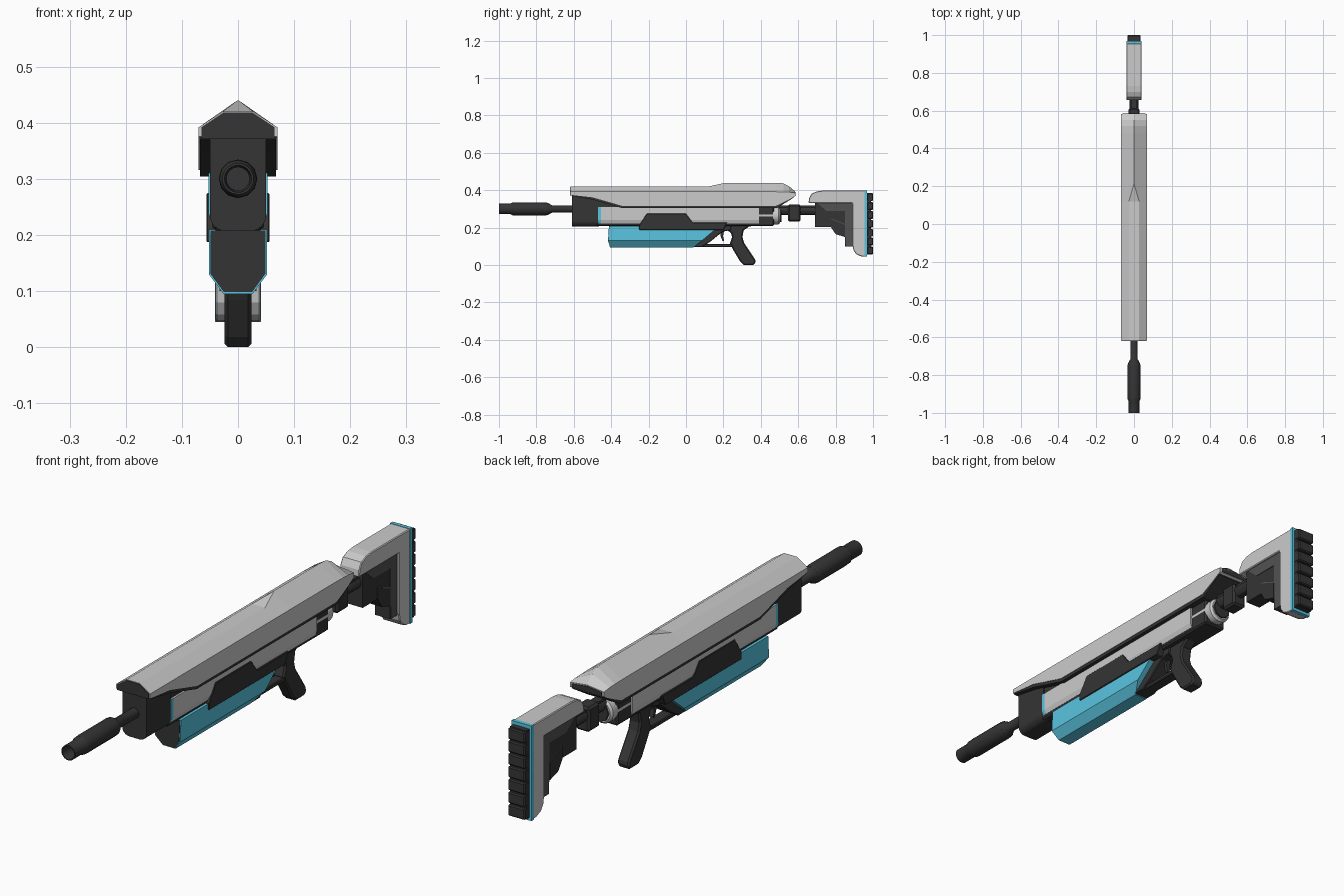
import bpy, bmesh
from math import sin, cos, pi, radians


def material(name, rgb):
    m = bpy.data.materials.new(name)
    m.diffuse_color = (*rgb, 1)
    return m


DARK = material("dark", (0.035, 0.035, 0.035))
MID = material("mid_grey", (0.085, 0.085, 0.085))
CYAN = material("cyan", (0.1, 0.56, 0.75))


def finish(name, bm, mat, bevel=0, smooth=False):
    bmesh.ops.recalc_face_normals(bm, faces=bm.faces)
    me = bpy.data.meshes.new(name)
    bm.to_mesh(me)
    bm.free()
    ob = bpy.data.objects.new(name, me)
    bpy.context.collection.objects.link(ob)
    if mat:
        me.materials.append(mat)
    if bevel:
        b = ob.modifiers.new("bevel", 'BEVEL')
        b.width, b.segments, b.limit_method, b.angle_limit = bevel, 1, 'ANGLE', radians(50)
    if smooth:
        bpy.ops.object.select_all(action='DESELECT')
        ob.select_set(True)
        bpy.context.view_layer.objects.active = ob
        bpy.ops.object.shade_smooth_by_angle(angle=radians(30))
    return ob


def prism(name, yz, hw, mat=None, bevel=0):
    """Side profile extruded symmetrically across x."""
    bm = bmesh.new()
    f = bm.faces.new([bm.verts.new((-hw, y, z)) for y, z in yz])
    ext = bmesh.ops.extrude_face_region(bm, geom=[f])["geom"]
    bmesh.ops.translate(bm, vec=(2 * hw, 0, 0),
                        verts=[v for v in ext if isinstance(v, bmesh.types.BMVert)])
    return finish(name, bm, mat, bevel)


def box(name, y0, y1, z0, z1, hw, mat=None, bevel=0):
    return prism(name, [(y0, z0), (y1, z0), (y1, z1), (y0, z1)], hw, mat, bevel)


def loft(name, rings, mat=None, smooth=False):
    """Skin a list of equal-length point rings and cap both ends."""
    bm = bmesh.new()
    vs = [[bm.verts.new(p) for p in r] for r in rings]
    n = len(vs[0])
    for a, b in zip(vs, vs[1:]):
        for i in range(n):
            j = (i + 1) % n
            bm.faces.new((a[i], a[j], b[j], b[i]))
    bm.faces.new(vs[0])
    bm.faces.new(vs[-1][::-1])
    return finish(name, bm, mat, smooth=smooth)


def mirrored(half, y):
    """Right-half xz section -> full ring; y may be a number or one value per point."""
    ys = y if isinstance(y, (list, tuple)) else [y] * len(half)
    right = [(x, yy, z) for (x, z), yy in zip(half, ys)]
    return right + [(-x, yy, z) for x, yy, z in reversed(right)]


def lathe(name, yr, zc, mat=None, n=24):
    return loft(name, [[(r * cos(2 * pi * i / n), y, zc + r * sin(2 * pi * i / n))
                        for i in range(n)] for y, r in yr], mat, True)


# Barrel with hollow muzzle
lathe("barrel", [(-0.95, 0.021), (-1.0, 0.024), (-1.0, 0.028), (-0.94, 0.028), (-0.93, 0.033),
                 (-0.74, 0.033), (-0.715, 0.019), (-0.6, 0.019)], 0.30, DARK)
lathe("barrel_collar", [(-0.93, 0.0335), (-0.915, 0.0345), (-0.75, 0.0345), (-0.735, 0.031)], 0.30, DARK, 12)

# Front block with rounded underside
arc = [(0.022 + 0.028 * cos(a), 0.235 - 0.028 * sin(a)) for a in (i * pi / 12 for i in range(7))]
block = [(0.05, 0.376)] + arc
loft("front_block", [mirrored(block, -0.61), mirrored(block, -0.465)], DARK)

# Receiver core, side shells and cyan band
box("receiver_core", -0.48, 0.47, 0.208, 0.37, 0.046, DARK, 0.006)
shell = [(0.053, 0.31), (0.053, 0.24), (0.047, 0.222)]
loft("receiver_shell", [mirrored(shell, -0.455), mirrored(shell, 0.39)])
loft("receiver_band", [mirrored(shell, -0.47), mirrored(shell, -0.4545)], CYAN)
lathe("receiver_tail", [(0.385, 0.047), (0.495, 0.047), (0.503, 0.04)], 0.265, None, 16)
lathe("tail_cap", [(0.45, 0.036), (0.51, 0.036)], 0.265, DARK, 8)
prism("side_panel", [(-0.25, 0.187), (-0.25, 0.212), (-0.21, 0.275), (0.0, 0.275), (0.035, 0.228),
                     (0.22, 0.228), (0.2, 0.187)], 0.056, DARK, 0.002)

# Top cover: y, lower edge, shoulder, top, half-width of the flat top
cover = [(-0.617, 0.375, 0.392, 0.42, 0.027), (-0.5, 0.362, 0.392, 0.42, 0.027),
         (-0.34, 0.316, 0.392, 0.42, 0.027), (0.12, 0.316, 0.392, 0.42, 0.027),
         (0.21, 0.316, 0.392, 0.44, 0.001), (0.48, 0.316, 0.392, 0.44, 0.001),
         (0.52, 0.335, 0.391, 0.437, 0.001), (0.55, 0.35, 0.39, 0.422, 0.001),
         (0.583, 0.368, 0.386, 0.394, 0.001)]
loft("top_cover", [mirrored([(0.07, b), (0.07, s), (h, t)], y) for y, b, s, t, h in cover])
face = [(0.065, 0.372), (0.065, 0.392), (0.026, 0.418)]
loft("cover_front_face", [mirrored(face, -0.619), mirrored(face, -0.6)], DARK)
rear = [(0.062, 0.37), (0.062, 0.383), (0.004, 0.39)]
loft("cover_rear_face", [mirrored(rear, 0.57), mirrored(rear, 0.585)], DARK)
prism("cover_rail", [(-0.61, 0.38), (-0.61, 0.37), (-0.5, 0.35), (-0.34, 0.304), (0.485, 0.304),
                     (0.575, 0.36), (0.575, 0.38), (0.48, 0.34), (-0.34, 0.34)], 0.068, DARK)

# Cyan fore-end with dark front insert
fore = [(0.052, 0.21), (0.052, 0.13), (0.026, 0.095)]
loft("fore_end", [mirrored(fore, [-0.41, -0.415, -0.405]), mirrored(fore, [0.18, 0.085, 0.04])], CYAN)
ins = [(0.049, 0.208), (0.049, 0.131), (0.025, 0.098)]
loft("fore_end_insert", [mirrored(ins, [-0.412, -0.417, -0.407]), mirrored(ins, -0.39)], DARK)

# Trigger frame, guard, trigger and grip
prism("guard_front", [(0.03, 0.097), (0.085, 0.097), (0.13, 0.125), (0.195, 0.178), (0.24, 0.187),
                      (0.24, 0.222), (0.17, 0.222)], 0.03, DARK, 0.003)
prism("guard_bar", [(0.04, 0.097), (0.25, 0.097), (0.26, 0.113), (0.09, 0.113)], 0.022, DARK, 0.003)
prism("trigger", [(0.185, 0.19), (0.205, 0.19), (0.198, 0.155), (0.205, 0.128), (0.195, 0.128),
                  (0.185, 0.155)], 0.008, DARK)
prism("grip", [(0.22, 0.222), (0.22, 0.187), (0.24, 0.172), (0.246, 0.15), (0.235, 0.115), (0.25, 0.085),
               (0.29, 0.018), (0.31, 0.0), (0.36, 0.0), (0.372, 0.012), (0.37, 0.03), (0.31, 0.12),
               (0.302, 0.15), (0.308, 0.185), (0.335, 0.205), (0.42, 0.222)], 0.024, DARK, 0.006)
box("grip_mount", 0.2, 0.44, 0.212, 0.235, 0.036, DARK, 0.004)

# Neck joining receiver and stock
lathe("neck_tube", [(0.48, 0.024), (0.72, 0.024)], 0.292, DARK, 12)
box("neck_block", 0.545, 0.613, 0.233, 0.325, 0.029, DARK, 0.008)
box("neck_rail", 0.49, 0.7, 0.285, 0.318, 0.016, DARK)

# Stock
prism("stock_frame", [(0.655, 0.332), (0.658, 0.358), (0.672, 0.382), (0.70, 0.394), (0.73, 0.398),
                      (0.957, 0.398), (0.957, 0.045), (0.935, 0.047), (0.91, 0.058), (0.895, 0.08),
                      (0.89, 0.11), (0.89, 0.332)], 0.04, None, 0.003)
prism("stock_web", [(0.69, 0.335), (0.69, 0.203), (0.775, 0.203), (0.80, 0.165), (0.85, 0.15),
                    (0.85, 0.1), (0.9, 0.1), (0.9, 0.335)], 0.031, DARK)
prism("stock_brace", [(0.70, 0.333), (0.75, 0.29), (0.85, 0.29), (0.85, 0.22), (0.775, 0.25),
                      (0.80, 0.17), (0.852, 0.15), (0.855, 0.1), (0.891, 0.1), (0.891, 0.333)], 0.033, MID)
prism("stock_gusset", [(0.775, 0.245), (0.775, 0.203), (0.80, 0.165), (0.85, 0.15), (0.85, 0.215)],
      0.034, DARK)
box("butt_plate", 0.955, 0.969, 0.045, 0.399, 0.041, CYAN)
box("butt_pad", 0.966, 0.988, 0.056, 0.386, 0.033, DARK)
RIBS, step = 7, 0.333 / 7
for i in range(RIBS):
    z = 0.054 + i * step
    box(f"butt_rib_{i + 1}", 0.968, 1.0, z + 0.003, z + step - 0.003, 0.035, DARK, 0.004)
